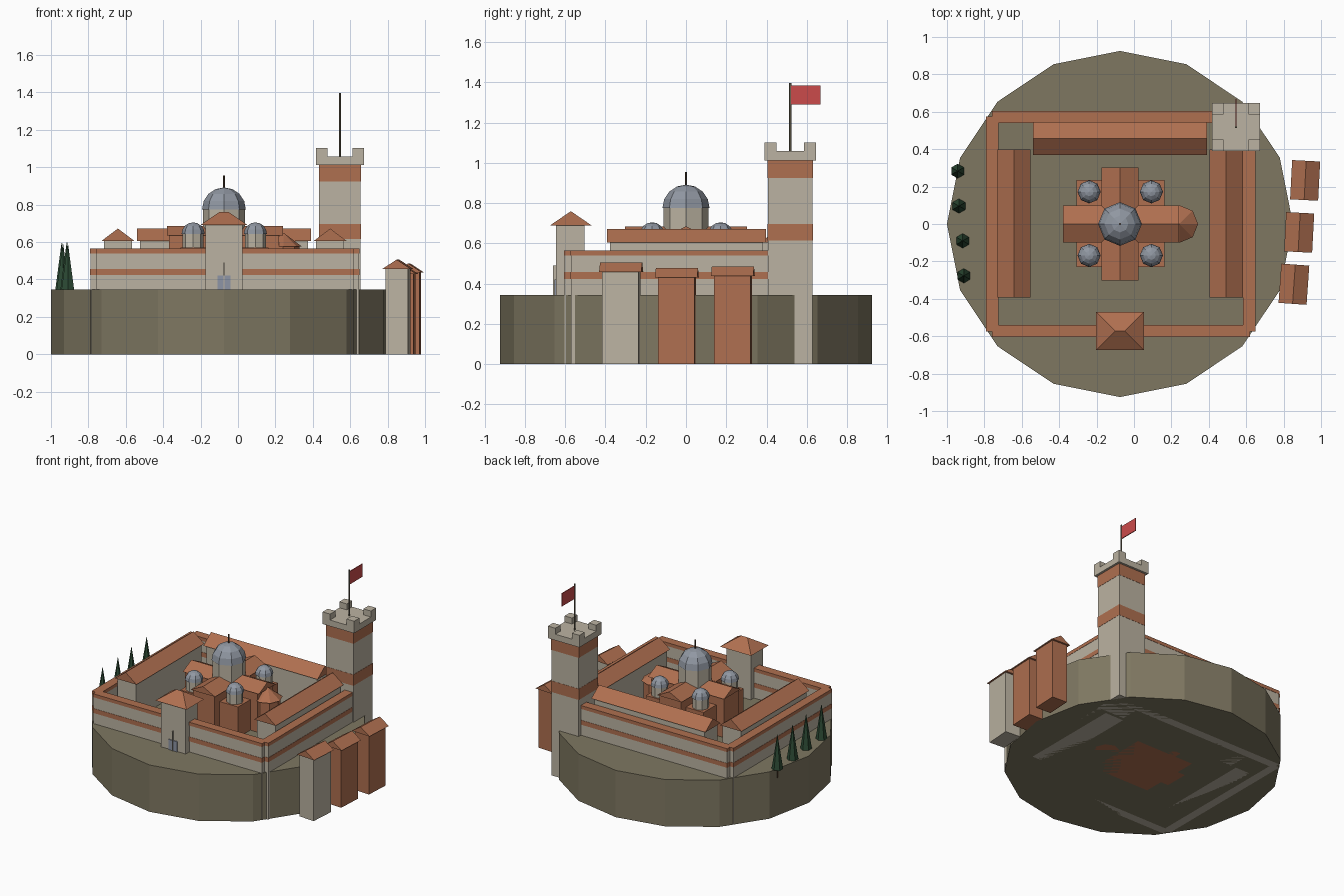
import bpy, bmesh, math
from mathutils import Matrix

old = bpy.data.objects.get("Cube")
if old:
    bpy.data.objects.remove(old, do_unlink=True)


def material(name, rgb):
    m = bpy.data.materials.new(name)
    m.use_nodes = True
    m.diffuse_color = (*rgb, 1)
    m.node_tree.nodes["Principled BSDF"].inputs["Base Color"].default_value = (*rgb, 1)
    return m


earth = material("earth", (0.21, 0.185, 0.12))
stone = material("pale_stone", (0.50, 0.45, 0.36))
brick = material("terracotta", (0.43, 0.16, 0.08))
lead = material("lead_grey", (0.28, 0.31, 0.36))
door_blue = material("door_blue", (0.27, 0.30, 0.38))
leaf = material("cypress_green", (0.026, 0.07, 0.035))
bark = material("bark_brown", (0.08, 0.045, 0.025))
iron = material("pole_grey", (0.14, 0.12, 0.08))
red = material("flag_red", (0.60, 0.07, 0.07))


def finish(name, bm, mat):
    bmesh.ops.recalc_face_normals(bm, faces=bm.faces)
    mesh = bpy.data.meshes.new(name)
    bm.to_mesh(mesh)
    bm.free()
    mesh.materials.append(mat)
    ob = bpy.data.objects.new(name, mesh)
    bpy.context.collection.objects.link(ob)
    return ob


def block(name, center, size, z0, z1, mat, top=(1, 1), turn=0):
    """Box on a footprint; shrinking its top gives gable and hip roofs."""
    bm = bmesh.new()
    bmesh.ops.create_cube(bm, size=1)
    for v in bm.verts:
        fx, fy = top if v.co.z > 0 else (1, 1)
        v.co = (v.co.x * size[0] * fx, v.co.y * size[1] * fy, z1 if v.co.z > 0 else z0)
    bmesh.ops.remove_doubles(bm, verts=bm.verts, dist=1e-5)
    bmesh.ops.dissolve_degenerate(bm, edges=bm.edges, dist=1e-5)
    ob = finish(name, bm, mat)
    ob.location = (*center, 0)
    ob.rotation_euler.z = math.radians(turn)
    return ob


def prism(name, center, r0, r1, z0, z1, mat, sides=8):
    """Straight or tapering many-sided column."""
    bm = bmesh.new()
    bmesh.ops.create_cone(bm, cap_ends=True, segments=sides, radius1=r0, radius2=r1,
                          depth=z1 - z0,
                          matrix=Matrix.Translation((*center, (z0 + z1) / 2)))
    return finish(name, bm, mat)


def dome(name, center, r, z, mat):
    """Faceted half sphere."""
    bm = bmesh.new()
    bmesh.ops.create_uvsphere(bm, u_segments=8, v_segments=8, radius=r)
    bmesh.ops.bisect_plane(bm, geom=bm.verts[:] + bm.edges[:] + bm.faces[:],
                           plane_co=(0, 0, 0), plane_no=(0, 0, 1), clear_inner=True)
    ob = finish(name, bm, mat)
    ob.location = (*center, z)
    return ob


CX = -0.07  # shared centre line of the compound

# Rocky plateau
prism("plateau", (-0.075, 0), 0.925, 0.925, 0, 0.345, earth, 16)

# Curtain walls with a brick course and coping
walls = {
    "front": ((CX, -0.572), (1.375, 0.062)),
    "back": ((CX, 0.572), (1.375, 0.062)),
    "left": ((CX + 0.687, 0), (0.062, 1.144)),
    "right": ((CX - 0.687, 0), (0.062, 1.144)),
}
for side, (c, s) in walls.items():
    block(side + "_wall", c, s, 0, 0.545, stone)
    wide = (s[0] + 0.004, s[1] + 0.004)
    block(side + "_wall_course", c, wide, 0.424, 0.457, brick)
    block(side + "_wall_coping", c, wide, 0.54, 0.565, brick)

# Ranges of lodgings inside the walls
ranges = {
    "right_range": ((-0.642, 0.003), (0.15, 0.76), (0.178, 0.79), (0, 1)),
    "left_range": ((0.493, 0.003), (0.15, 0.76), (0.178, 0.79), (0, 1)),
    "back_range": ((-0.075, 0.457), (0.90, 0.15), (0.93, 0.178), (1, 0)),
}
for name, (c, body, roof, top) in ranges.items():
    block(name, c, body, 0, 0.605, stone)
    block(name + "_roof", c, roof, 0.605, 0.672, brick, top)

# Gatehouse
block("gatehouse", (-0.075, -0.575), (0.20, 0.14), 0, 0.69, stone)
block("gatehouse_roof", (-0.075, -0.572), (0.255, 0.205), 0.69, 0.76, brick, (0.2, 0))
block("gate_door", (-0.075, -0.648), (0.07, 0.008), 0.34, 0.42, door_blue)
block("gate_fin", (-0.075, -0.65), (0.004, 0.02), 0.34, 0.49, stone)

# Church: corner bays, nave, transept and apse
C = (-0.073, 0)
block("church_core", (C[0], 0.002), (0.47, 0.465), 0, 0.57, brick)
block("nave", (-0.075, 0), (0.59, 0.175), 0, 0.635, brick)
block("nave_roof", (-0.07, 0), (0.62, 0.20), 0.635, 0.685, brick, (1, 0))
block("transept", (-0.075, 0), (0.175, 0.58), 0, 0.635, brick)
block("transept_roof", (-0.075, 0), (0.20, 0.605), 0.635, 0.685, brick, (0, 1))
prism("apse", (0.24, 0), 0.088, 0.088, 0, 0.575, brick)
prism("apse_roof", (0.243, 0), 0.10, 0, 0.575, 0.65, brick)

# Domes on drums
prism("main_drum", (-0.075, 0), 0.112, 0.112, 0.6, 0.78, stone)
dome("main_dome", (-0.075, 0), 0.117, 0.775, lead)
prism("dome_spire", (-0.075, 0), 0.006, 0.006, 0.88, 0.955, bark, 6)
for sx, x in (("right", -0.24), ("left", 0.093)):
    for sy, y in (("front", -0.168), ("back", 0.172)):
        prism(f"{sy}_{sx}_drum", (x, y), 0.056, 0.056, 0.56, 0.647, stone)
        dome(f"{sy}_{sx}_dome", (x, y), 0.062, 0.643, lead)

# Watchtower with brick bands and battlements
T = (0.545, 0.518)
block("tower", T, (0.222, 0.222), 0, 1.015, stone)
for i, (z0, z1) in enumerate(((0.615, 0.697), (0.925, 1.014))):
    block(f"tower_band_{i + 1}", T, (0.225, 0.225), z0, z1, brick)
block("tower_parapet", T, (0.257, 0.257), 1.013, 1.058, stone)
for sx in (-1, 1):
    for sy in (-1, 1):
        block("merlon", (T[0] + sx * 0.098, T[1] + sy * 0.098), (0.061, 0.061),
              1.058, 1.102, stone)

# Flag
prism("flagpole", T, 0.006, 0.006, 1.058, 1.398, iron, 6)
block("flag", (T[0], T[1] + 0.076), (0.006, 0.148), 1.29, 1.385, red)

# Town houses below the left flank
houses = (
    ((0.915, 0.233), 0.437, brick, -3),
    ((0.883, -0.045), 0.43, brick, -3),
    ((0.855, -0.322), 0.457, stone, -4),
)
for i, (c, h, mat, turn) in enumerate(houses):
    block(f"house_{i + 1}", c, (0.12, 0.182), 0, h, mat, turn=turn)
    block(f"house_{i + 1}_roof", c, (0.15, 0.21), h, h + 0.049, brick, (0, 1), turn)

# Cypress trees
for i, p in enumerate(((-0.943, 0.283), (-0.936, 0.096), (-0.916, -0.09), (-0.91, -0.277))):
    prism(f"cypress_{i + 1}", p, 0.039, 0, 0.345, 0.60, leaf, 6)
    prism(f"cypress_trunk_{i + 1}", p, 0.006, 0.006, 0.28, 0.36, bark, 6)
